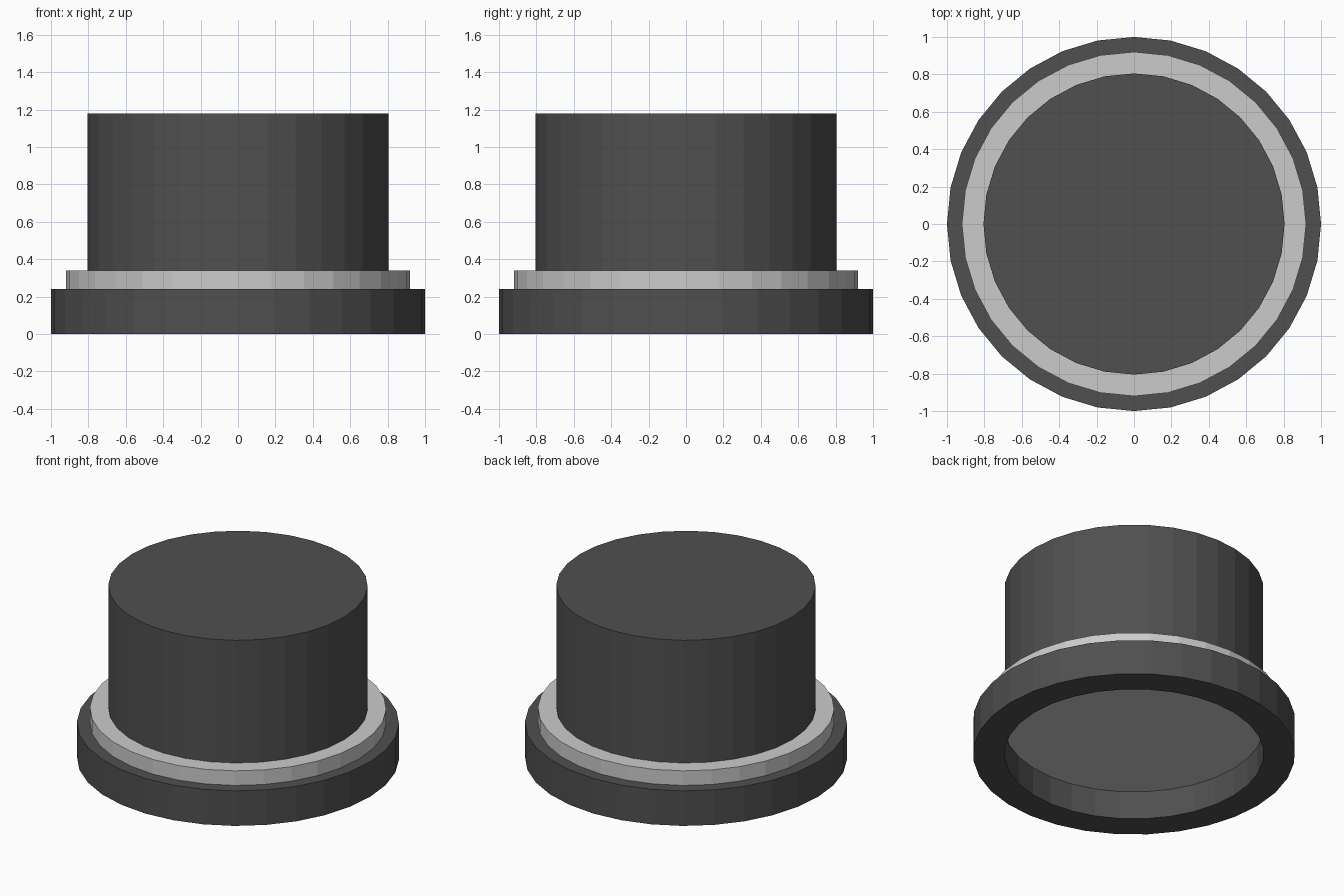
import bpy
from math import cos, sin, tau

if "Cube" in bpy.data.objects:
    bpy.data.objects.remove(bpy.data.objects["Cube"])

SIDES = 32


def material(name, value):
    mat = bpy.data.materials.new(name)
    mat.diffuse_color = (value, value, value, 1)
    mat.use_nodes = True
    mat.node_tree.nodes["Principled BSDF"].inputs["Base Color"].default_value = mat.diffuse_color
    return mat


def lathe(name, profile, mat):
    """Spin a counter-clockwise (radius, z) profile; radius 0 ends are capped by one n-gon."""
    solid = profile[0][0] == 0
    rings = [p for p in profile if p[0] > 0]
    n = len(rings)
    verts = [(r * cos(tau * i / SIDES), r * sin(tau * i / SIDES), z)
             for r, z in rings for i in range(SIDES)]
    faces = []
    for a in range(n - 1 if solid else n):
        b = (a + 1) % n
        for i in range(SIDES):
            j = (i + 1) % SIDES
            faces.append((a * SIDES + i, a * SIDES + j, b * SIDES + j, b * SIDES + i))
    if solid:
        faces.append(tuple(reversed(range(SIDES))))
        faces.append(tuple(range((n - 1) * SIDES, n * SIDES)))
    mesh = bpy.data.meshes.new(name)
    mesh.from_pydata(verts, [], faces)
    mesh.materials.append(mat)
    obj = bpy.data.objects.new(name, mesh)
    bpy.context.collection.objects.link(obj)
    return obj


dark = material("dark_grey", 0.08)
light = material("light_grey", 0.8)

# Open base ring, hollow underneath
lathe("base_ring", [(0.805, 0), (1, 0), (1, 0.24), (0.805, 0.24)], dark)

# Light disc: shows as a band above the ring and as the recess ceiling below
lathe("middle_disc", [(0, 0.193), (0.92, 0.193), (0.92, 0.34), (0, 0.34)], light)

# Tall solid drum on top
lathe("drum", [(0, 0.33), (0.805, 0.33), (0.805, 1.18), (0, 1.18)], dark)
